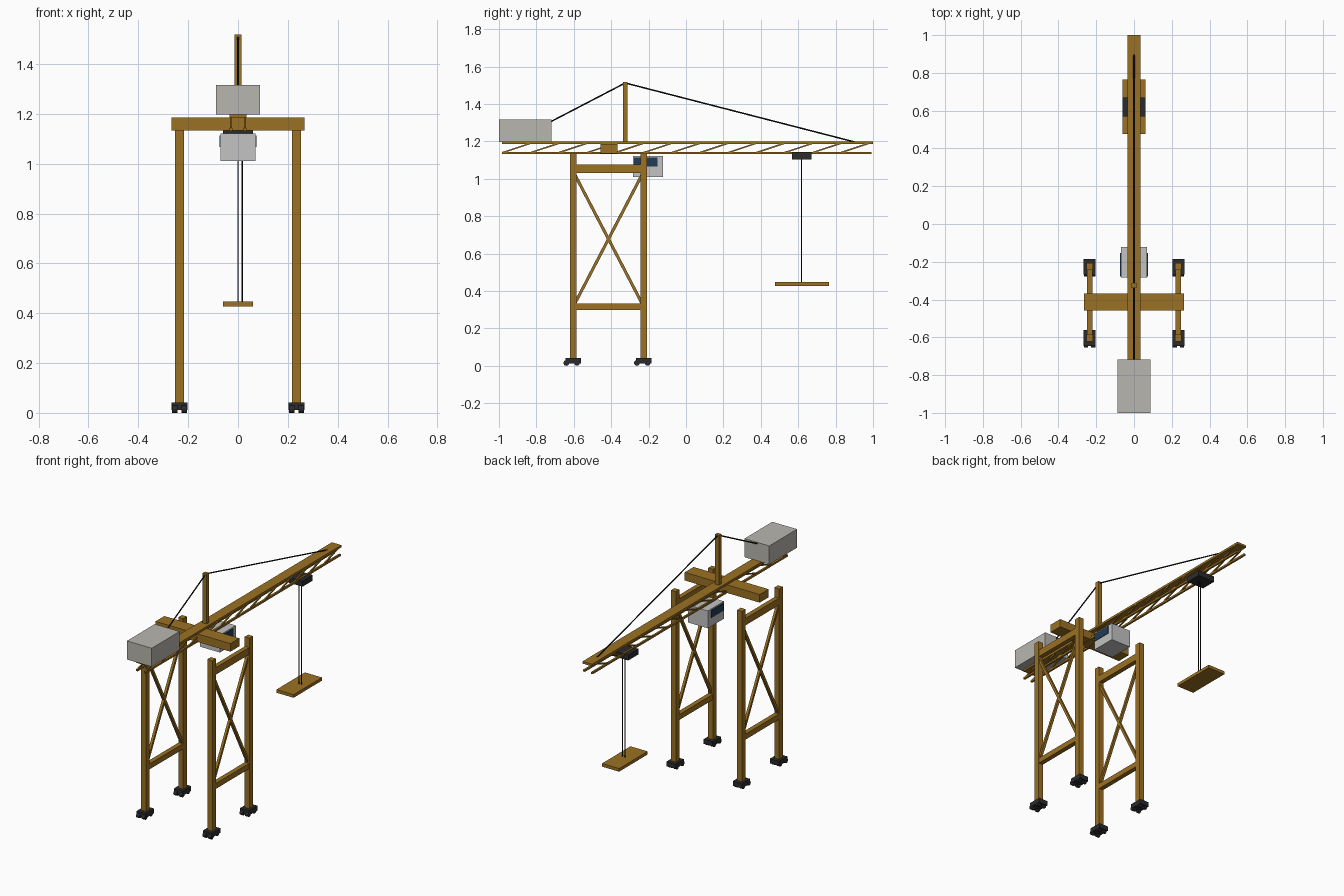
import bpy, bmesh, math
from mathutils import Vector, Matrix

if "Cube" in bpy.data.objects:
    bpy.data.objects.remove(bpy.data.objects["Cube"])


def material(name, rgb):
    m = bpy.data.materials.new(name)
    m.diffuse_color = (*rgb, 1)
    m.use_nodes = True
    m.node_tree.nodes["Principled BSDF"].inputs["Base Color"].default_value = m.diffuse_color
    return m


GOLD = material("ochre steel", (0.33, 0.165, 0.017))
GREY = material("concrete grey", (0.48, 0.47, 0.43))
CABIN = material("cabin grey", (0.54, 0.55, 0.54))
DARK = material("dark iron", (0.024, 0.024, 0.027))
CABLE = material("cable black", (0.008, 0.008, 0.009))
GLASS = material("blue glass", (0.015, 0.045, 0.09))


def finish(name, bm, mat):
    bmesh.ops.recalc_face_normals(bm, faces=bm.faces)
    me = bpy.data.meshes.new(name)
    bm.to_mesh(me)
    bm.free()
    me.materials.append(mat)
    ob = bpy.data.objects.new(name, me)
    bpy.context.collection.objects.link(ob)
    return ob


def add_box(bm, x, y, z):
    """Box given by its (min, max) range on each axis."""
    size = [b - a for a, b in (x, y, z)]
    mid = [(a + b) / 2 for a, b in (x, y, z)]
    bmesh.ops.create_cube(bm, size=1, matrix=Matrix.Translation(mid) @ Matrix.Diagonal((*size, 1)))


def add_bar(bm, p, q, width, sides=4):
    """Square bar or round rod running from p to q."""
    p, q = Vector(p), Vector(q)
    d = q - p
    rot = d.to_track_quat('Z', 'Y').to_matrix().to_4x4()
    if sides == 4:
        m = Matrix.Translation((p + q) / 2) @ rot @ Matrix.Diagonal((width, width, d.length, 1))
        bmesh.ops.create_cube(bm, size=1, matrix=m)
    else:
        bmesh.ops.create_cone(bm, cap_ends=True, segments=sides, radius1=width / 2, radius2=width / 2,
                              depth=d.length, matrix=Matrix.Translation((p + q) / 2) @ rot)


def box(name, mat, x, y, z):
    bm = bmesh.new()
    add_box(bm, x, y, z)
    return finish(name, bm, mat)


def rod(name, mat, p, q, width, sides=8):
    bm = bmesh.new()
    add_bar(bm, p, q, width, sides)
    return finish(name, bm, mat)


LEG_X, FRONT_Y, BACK_Y = 0.235, -0.603, -0.226

# portal legs, feet with wheels, side frames
for side, sx in (("left", -1), ("right", 1)):
    cx = sx * LEG_X
    for end, cy in (("front", FRONT_Y), ("back", BACK_Y)):
        box(f"{side}_{end}_leg", GOLD, (cx - .0175, cx + .0175), (cy - .0185, cy + .0185), (.035, 1.135))
        box(f"{side}_{end}_foot", DARK, (cx - .032, cx + .032), (cy - .042, cy + .042), (.012, .042))
        bm = bmesh.new()
        for wx in (-.019, .019):
            for wy in (-.037, .02):
                add_bar(bm, (cx + wx - .011, cy + wy, .015), (cx + wx + .011, cy + wy, .015), .03, 12)
        finish(f"{side}_{end}_wheels", bm, DARK)
    for part, z in (("upper", (1.03, 1.075)), ("lower", (.297, .332))):
        box(f"{side}_{part}_side_beam", GOLD, (cx - .015, cx + .015), (FRONT_Y, BACK_Y), z)
    bm = bmesh.new()
    add_bar(bm, (cx, FRONT_Y + .01, 1.02), (cx, BACK_Y - .01, .335), .016)
    add_bar(bm, (cx, FRONT_Y + .01, .335), (cx, BACK_Y - .01, 1.02), .016)
    finish(f"{side}_cross_brace", bm, GOLD)

# beam across the portal
box("portal_cross_beam", GOLD, (-.266, .266), (-.457, -.367), (1.134, 1.186))

# boom: wide top chord, two bottom chords, slanted lacing
box("boom_top_chord", GOLD, (-.034, .034), (-.985, 1.0), (1.185, 1.199))
bm = bmesh.new()
for x in (-.028, .028):
    add_box(bm, (x - .006, x + .006), (-.985, .993), (1.132, 1.144))
finish("boom_bottom_chords", bm, GOLD)
bm = bmesh.new()
BAYS = 13
step = 1.96 / BAYS
for x in (-.028, .028):
    for i in range(BAYS):
        y = -.98 + i * step
        add_bar(bm, (x, y, 1.14), (x, y + step, 1.19), .008)
finish("boom_lacing", bm, GOLD)

# mast, tie cables and counterweight
box("mast", GOLD, (-.014, .014), (-.338, -.313), (1.195, 1.518))
rod("front_tie_cable", CABLE, (0, -.325, 1.512), (0, -.8, 1.265), .008)
rod("back_tie_cable", CABLE, (0, -.325, 1.512), (0, .9, 1.197), .008)
box("counterweight", GREY, (-.088, .088), (-1.0, -.718), (1.197, 1.316))

# operator cabin with a window on each side
box("cabin", CABIN, (-.07, .07), (-.284, -.122), (1.01, 1.122))
for side, sx in (("left", -1), ("right", 1)):
    box(f"{side}_cabin_window", GLASS, sorted((sx * .069, sx * .074)), (-.279, -.153), (1.066, 1.114))

# trolley, hoist ropes and hanging load
box("trolley", DARK, (-.06, .06), (.568, .671), (1.104, 1.14))
for i, x in enumerate((0, .017)):
    rod(f"hoist_rope_{i + 1}", CABLE, (x, .618, .44), (x, .618, 1.11), .005)
box("hanging_load_plate", GOLD, (-.061, .061), (.476, .765), (.427, .447))
